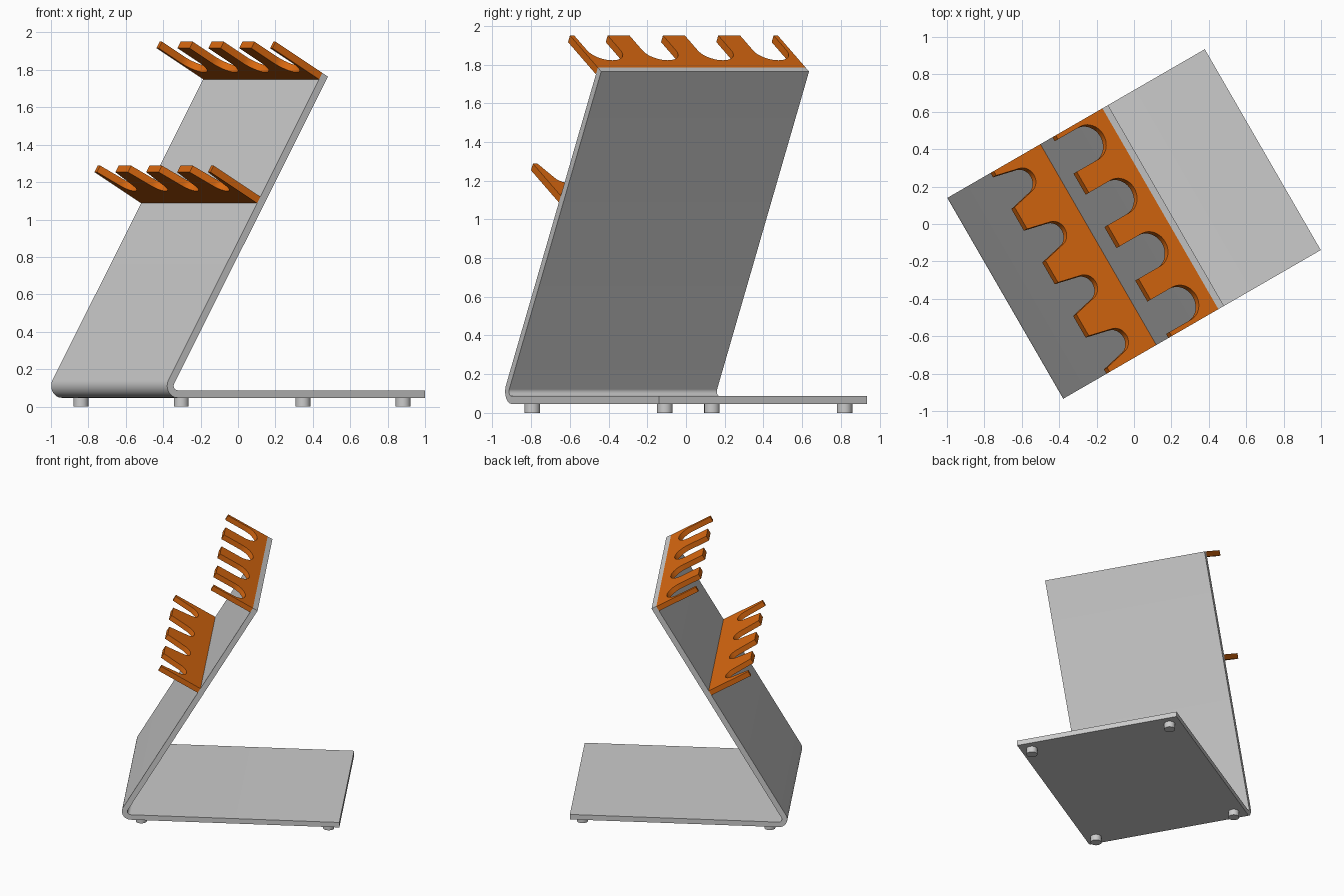
import bpy, bmesh, math
from mathutils import Vector

if "Cube" in bpy.data.objects:
    bpy.data.objects.remove(bpy.data.objects["Cube"])

YAW = math.radians(30)            # the whole stand is turned 30 degrees
LEAN = math.radians(60)           # slope of the back panel
HALF_W, THICK = 0.62, 0.04
BASE_Z, BEND_R = 0.047, 0.064     # underside of base, outer bend radius
TOP = Vector((0.163, 0, 1.784))   # upper front edge of the back panel

UP = Vector((math.cos(LEAN), 0, math.sin(LEAN)))      # along the panel
OUT = Vector((-math.sin(LEAN), 0, math.cos(LEAN)))    # away from the panel


def material(name, rgb):
    m = bpy.data.materials.new(name)
    m.diffuse_color = (*rgb, 1)
    m.use_nodes = True
    m.node_tree.nodes["Principled BSDF"].inputs["Base Color"].default_value = m.diffuse_color
    return m


GREY = material("light_grey", (0.60, 0.60, 0.60))
ORANGE = material("orange", (0.70, 0.14, 0.005))


def finish(name, bm, mat):
    bmesh.ops.recalc_face_normals(bm, faces=bm.faces)
    me = bpy.data.meshes.new(name)
    bm.to_mesh(me)
    bm.free()
    me.materials.append(mat)
    ob = bpy.data.objects.new(name, me)
    ob.rotation_euler.z = YAW
    bpy.context.collection.objects.link(ob)
    bpy.ops.object.select_all(action='DESELECT')
    ob.select_set(True)
    bpy.context.view_layer.objects.active = ob
    bpy.ops.object.shade_smooth_by_angle(angle=math.radians(30))
    return ob


def extrude_outline(name, points, vec, mat):
    bm = bmesh.new()
    face = bm.faces.new([bm.verts.new(p) for p in points])
    ext = bmesh.ops.extrude_face_region(bm, geom=[face], use_keep_orig=True)
    bmesh.ops.translate(bm, vec=vec, verts=[v for v in ext["geom"]
                                            if isinstance(v, bmesh.types.BMVert)])
    return finish(name, bm, mat)


# Bent sheet: base, rounded bend and leaning back panel in one profile
centre = Vector((-0.795 + BEND_R, -HALF_W, BASE_Z + BEND_R))


def bend(r, n=14):
    angles = [math.radians(270 - 120 * i / n) for i in range(n + 1)]
    return [centre + r * Vector((math.cos(a), 0, math.sin(a))) for a in angles]


side = Vector((0, -HALF_W, 0))
outer = [Vector((0.795, -HALF_W, BASE_Z))] + bend(BEND_R) + [TOP + side]
inner = [Vector((0.795, -HALF_W, BASE_Z + THICK))] + bend(BEND_R - THICK) \
    + [TOP + side - OUT * THICK]
extrude_outline("bent_sheet", outer + inner[::-1], (0, 2 * HALF_W, 0), GREY)


# Holder combs: plate with four round-ended slots, optionally tapered
def comb(name, drop, depth, radius, taper, reach=0.333):
    root = TOP - UP * drop
    pts = [(0, -HALF_W), (reach, -HALF_W)]
    bottom = reach - depth + radius          # centre of the slot's round end
    mouth = radius / math.cos(taper) + (reach - bottom) * math.tan(taper)
    for k in range(4):
        w = -0.495 + 0.33 * k
        pts.append((reach, w - mouth))
        for i in range(21):
            a = (math.pi + 2 * -taper) * (i / 20 - 0.5)
            pts.append((bottom - radius * math.cos(a), w + radius * math.sin(a)))
        pts.append((reach, w + mouth))
    pts += [(reach, HALF_W), (0, HALF_W)]
    outline = [root + OUT * s + Vector((0, w, 0)) for s, w in pts]
    extrude_outline(name, outline, -UP * THICK, ORANGE)


comb("upper_holder", 0.0, 0.257, 0.10, 0.0)
comb("lower_holder", 0.765, 0.203, 0.07, math.radians(11.3))

# Four round feet
bm = bmesh.new()
for u in (-0.66, 0.71):
    for w in (-0.536, 0.536):
        made = bmesh.ops.create_cone(bm, cap_ends=True, segments=32,
                                     radius1=0.04, radius2=0.04, depth=BASE_Z)
        bmesh.ops.translate(bm, vec=(u, w, BASE_Z / 2), verts=made["verts"])
finish("feet", bm, GREY)
